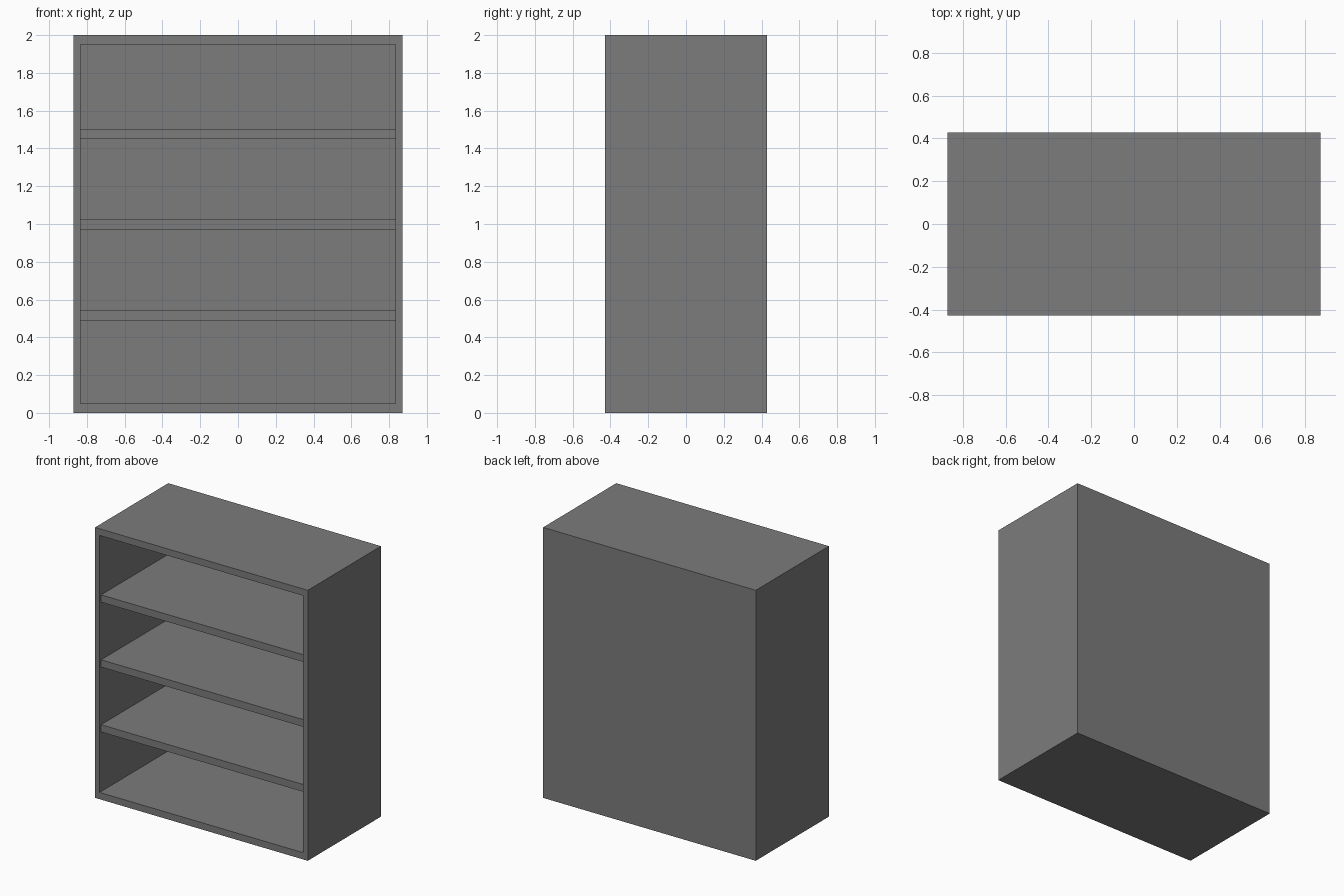
import bpy
import bmesh
from mathutils import Matrix, Vector

if "Cube" in bpy.data.objects:
    bpy.data.objects.remove(bpy.data.objects["Cube"])

W, D, H = 1.74, 0.855, 2.0          # outer size
SIDE, SLAB, BACK = 0.037, 0.05, 0.03  # panel thicknesses
RECESS = 0.018                       # shelves sit slightly behind the front

grey = bpy.data.materials.new("dark grey")
grey.diffuse_color = (0.2, 0.2, 0.2, 1.0)
grey.use_nodes = True
grey.node_tree.nodes["Principled BSDF"].inputs["Base Color"].default_value = grey.diffuse_color


def box(bm, lo, hi):
    """Add an axis-aligned box between two corners."""
    lo, hi = Vector(lo), Vector(hi)
    mat = Matrix.Translation((lo + hi) / 2) @ Matrix.Diagonal((*(hi - lo), 1.0))
    bmesh.ops.create_cube(bm, size=1.0, matrix=mat)


def finish(bm, name):
    bmesh.ops.recalc_face_normals(bm, faces=bm.faces)
    mesh = bpy.data.meshes.new(name)
    bm.to_mesh(mesh)
    bm.free()
    mesh.materials.append(grey)
    obj = bpy.data.objects.new(name, mesh)
    bpy.context.collection.objects.link(obj)
    return obj


# Cabinet shell: a box whose front is inset and pushed back to a thin back panel
bm = bmesh.new()
box(bm, (-W / 2, -D / 2, 0), (W / 2, D / 2, H))
bm.normal_update()
front = min(bm.faces, key=lambda f: f.calc_center_median().y)
bmesh.ops.inset_region(bm, faces=[front], thickness=SIDE)
for v in front.verts:
    v.co.x = (W / 2 - SIDE) * (1 if v.co.x > 0 else -1)
    v.co.z = H - SLAB if v.co.z > H / 2 else SLAB
cavity = bmesh.ops.extrude_discrete_faces(bm, faces=[front])["faces"][0]
for v in cavity.verts:
    v.co.y = D / 2 - BACK
finish(bm, "cabinet_shell")

# Three evenly spaced shelves
for i in range(3):
    z = 0.517 + 0.48 * i
    bm = bmesh.new()
    box(bm, (-W / 2 + SIDE, -D / 2 + RECESS, z - 0.027),
        (W / 2 - SIDE, D / 2 - BACK, z + 0.027))
    finish(bm, f"shelf_{i + 1}")
